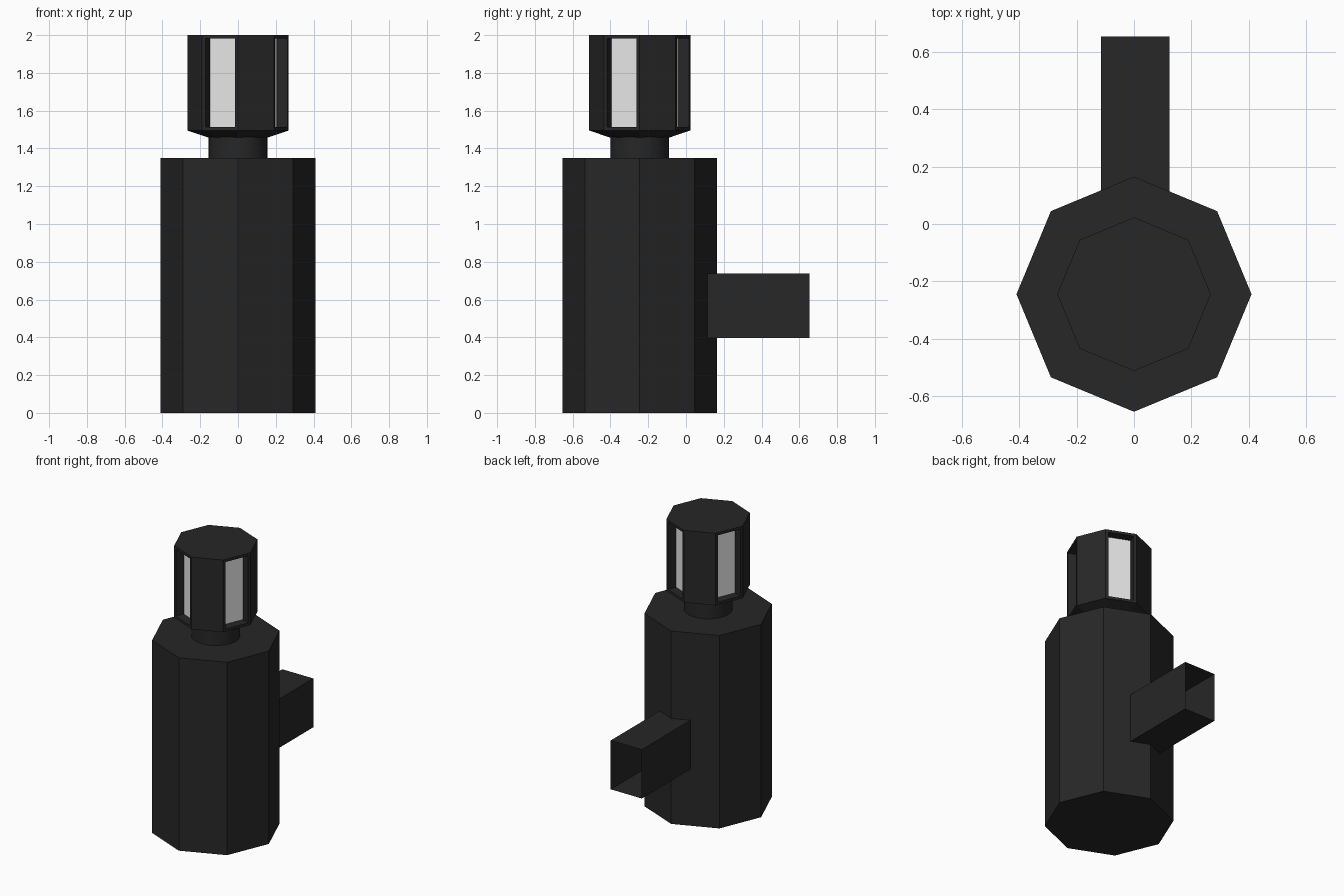
import bpy, bmesh, math
from mathutils import Matrix, Vector

cube = bpy.data.objects.get("Cube")
if cube:
    bpy.data.objects.remove(cube, do_unlink=True)

AXIS_Y = -0.245  # centre line of the round parts


def material(name, rgb):
    mat = bpy.data.materials.new(name)
    mat.use_nodes = True
    color = (*rgb, 1.0)
    mat.diffuse_color = color
    mat.node_tree.nodes["Principled BSDF"].inputs["Base Color"].default_value = color
    return mat


charcoal = material("charcoal", (0.02, 0.02, 0.02))
white = material("white", (0.8, 0.8, 0.8))


def finish(bm, name, mats):
    bm.normal_update()
    mesh = bpy.data.meshes.new(name)
    bm.to_mesh(mesh)
    bm.free()
    obj = bpy.data.objects.new(name, mesh)
    bpy.context.collection.objects.link(obj)
    for mat in mats:
        mesh.materials.append(mat)
    return obj


def prism(bm, sides, r_low, r_high, z_low, z_high, caps=True):
    # Corners lie on the x and y axes
    place = Matrix.Translation((0, AXIS_Y, (z_low + z_high) / 2))
    bmesh.ops.create_cone(bm, cap_ends=caps, segments=sides, radius1=r_low,
                          radius2=r_high, depth=z_high - z_low, matrix=place)


# Octagonal body
bm = bmesh.new()
prism(bm, 8, 0.41, 0.41, 0, 1.35)
finish(bm, "body", [charcoal])

# Round neck
bm = bmesh.new()
prism(bm, 24, 0.155, 0.155, 1.34, 1.47)
neck = finish(bm, "neck", [charcoal])
bpy.context.view_layer.objects.active = neck
neck.select_set(True)
bpy.ops.object.shade_smooth_by_angle(angle=math.radians(30))
neck.select_set(False)

# Octagonal head with a tapered underside
bm = bmesh.new()
prism(bm, 8, 0.268, 0.268, 1.495, 2.0)
bottom = min(bm.faces, key=lambda f: f.calc_center_median().z)
low = bmesh.ops.extrude_discrete_faces(bm, faces=[bottom])["faces"][0]
for v in low.verts:
    v.co.x *= 0.158 / 0.268
    v.co.y = AXIS_Y + (v.co.y - AXIS_Y) * 0.158 / 0.268
    v.co.z = 1.458

# Recessed white panes on every other side of the head
bm.normal_update()
panes = []
for i in range(4):
    a = math.radians(67.5 + 90 * i)
    direction = Vector((math.cos(a), math.sin(a), 0))
    panes.append(max(bm.faces, key=lambda f: f.normal.dot(direction)))
bmesh.ops.inset_individual(bm, faces=panes, thickness=0.026)
sunk = bmesh.ops.extrude_discrete_faces(bm, faces=panes)["faces"]
for f in sunk:
    f.normal_update()
    bmesh.ops.translate(bm, verts=f.verts, vec=f.normal * -0.06)
    f.material_index = 1
finish(bm, "head", [charcoal, white])

# Open rectangular tube at the back
bm = bmesh.new()
size = Matrix.Diagonal((0.24, 0.655, 0.342, 1))
bmesh.ops.create_cube(bm, size=1, matrix=Matrix.Translation((0.004, 0.3275, 0.567)) @ size)
bm.normal_update()
ends = [f for f in bm.faces if abs(f.normal.y) > 0.9]
bmesh.ops.delete(bm, geom=ends, context='FACES_ONLY')
finish(bm, "back_tube", [charcoal])
